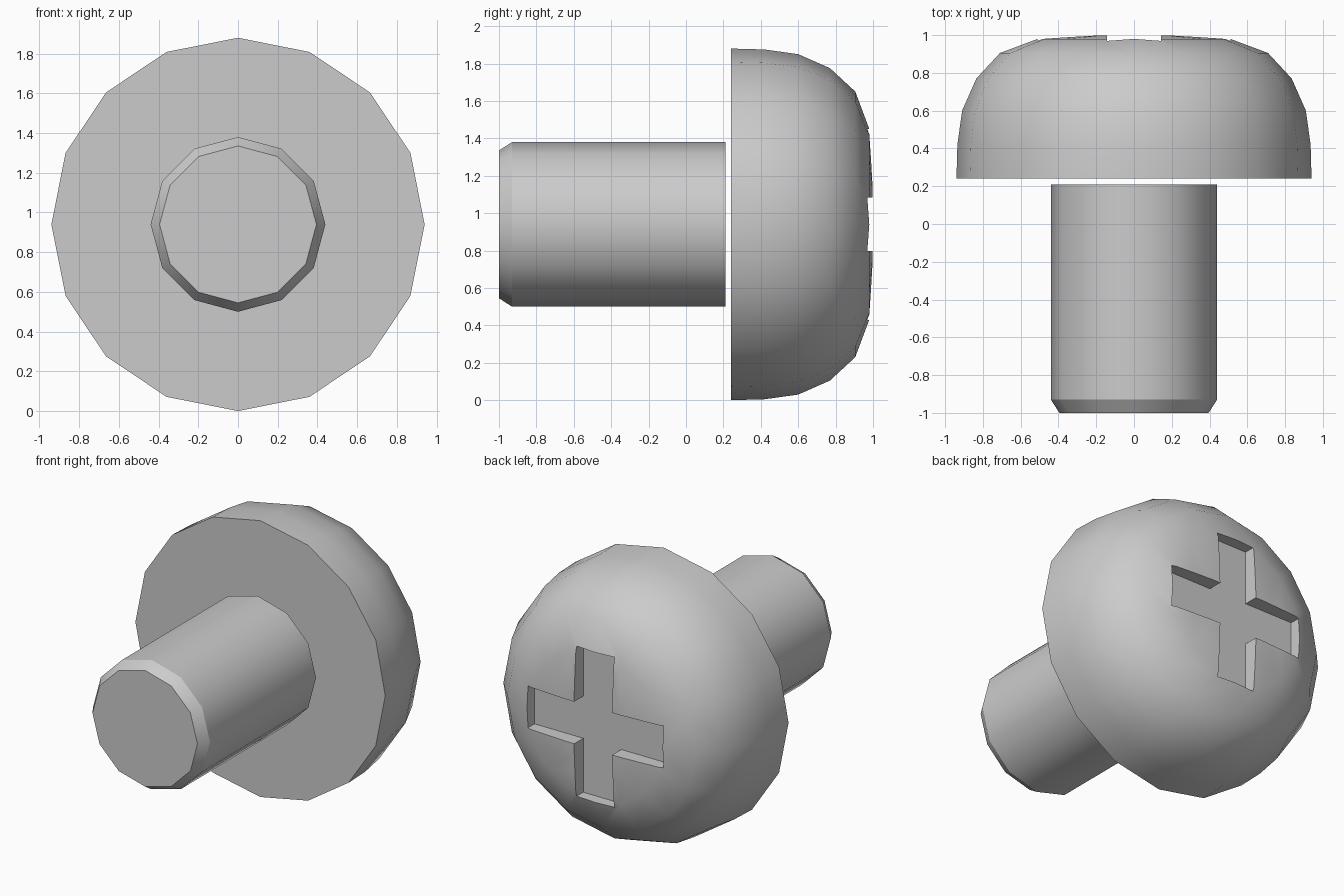
import bpy, bmesh
from math import sin, cos, tau, radians

if "Cube" in bpy.data.objects:
    bpy.data.objects.remove(bpy.data.objects["Cube"])

CZ = 0.94  # height of the screw's axis


def make_object(name, bm):
    bmesh.ops.recalc_face_normals(bm, faces=bm.faces[:])
    mesh = bpy.data.meshes.new(name)
    bm.to_mesh(mesh)
    bm.free()
    obj = bpy.data.objects.new(name, mesh)
    bpy.context.collection.objects.link(obj)
    return obj


def activate(obj):
    bpy.ops.object.select_all(action='DESELECT')
    obj.select_set(True)
    bpy.context.view_layer.objects.active = obj


def lathe(name, profile, sides):
    """Closed solid turned around the y axis from (y, radius) points."""
    bm = bmesh.new()
    rings = [[bm.verts.new((r * sin(tau * i / sides), y, CZ + r * cos(tau * i / sides)))
              for i in range(sides)] for y, r in profile]
    for a, b in zip(rings, rings[1:]):
        for i in range(sides):
            j = (i + 1) % sides
            bm.faces.new((a[i], a[j], b[j], b[i]))
    bm.faces.new(rings[0])
    bm.faces.new(rings[-1])
    return make_object(name, bm)


# Threadless shaft with a chamfered tip
shaft = lathe("shaft", [(-1.0, 0.395), (-0.93, 0.44), (0.21, 0.44)], 12)

# Domed pan head
head = lathe("head", [(0.24, 0.94), (0.42, 0.935), (0.60, 0.91), (0.77, 0.835),
                      (0.905, 0.71), (0.98, 0.51), (0.997, 0.26), (1.0, 0.03)], 16)

# Cross-shaped drive recess cut into the dome
w, l = 0.143, 0.51
corner = [(l, -w), (l, w), (w, w)]
outline = []
for k in range(4):
    for x, z in corner:
        for _ in range(k):
            x, z = -z, x
        outline.append((x, z))
bm = bmesh.new()
face = bm.faces.new([bm.verts.new((x, 0.90, CZ + z)) for x, z in outline])
ext = bmesh.ops.extrude_face_region(bm, geom=[face], use_keep_orig=True)
top = [v for v in ext["geom"] if isinstance(v, bmesh.types.BMVert)]
bmesh.ops.translate(bm, verts=top, vec=(0, 0.3, 0))
cutter = make_object("recess_cutter", bm)
cutter.hide_render = True

cut = head.modifiers.new("recess", 'BOOLEAN')
cut.operation = 'DIFFERENCE'
cut.solver = 'EXACT'
cut.object = cutter
activate(head)
bpy.ops.object.modifier_apply(modifier=cut.name)
bpy.data.objects.remove(cutter, do_unlink=True)

# Smooth sides, crisp rims
for obj in (shaft, head):
    activate(obj)
    bpy.ops.object.shade_smooth_by_angle(angle=radians(31))
